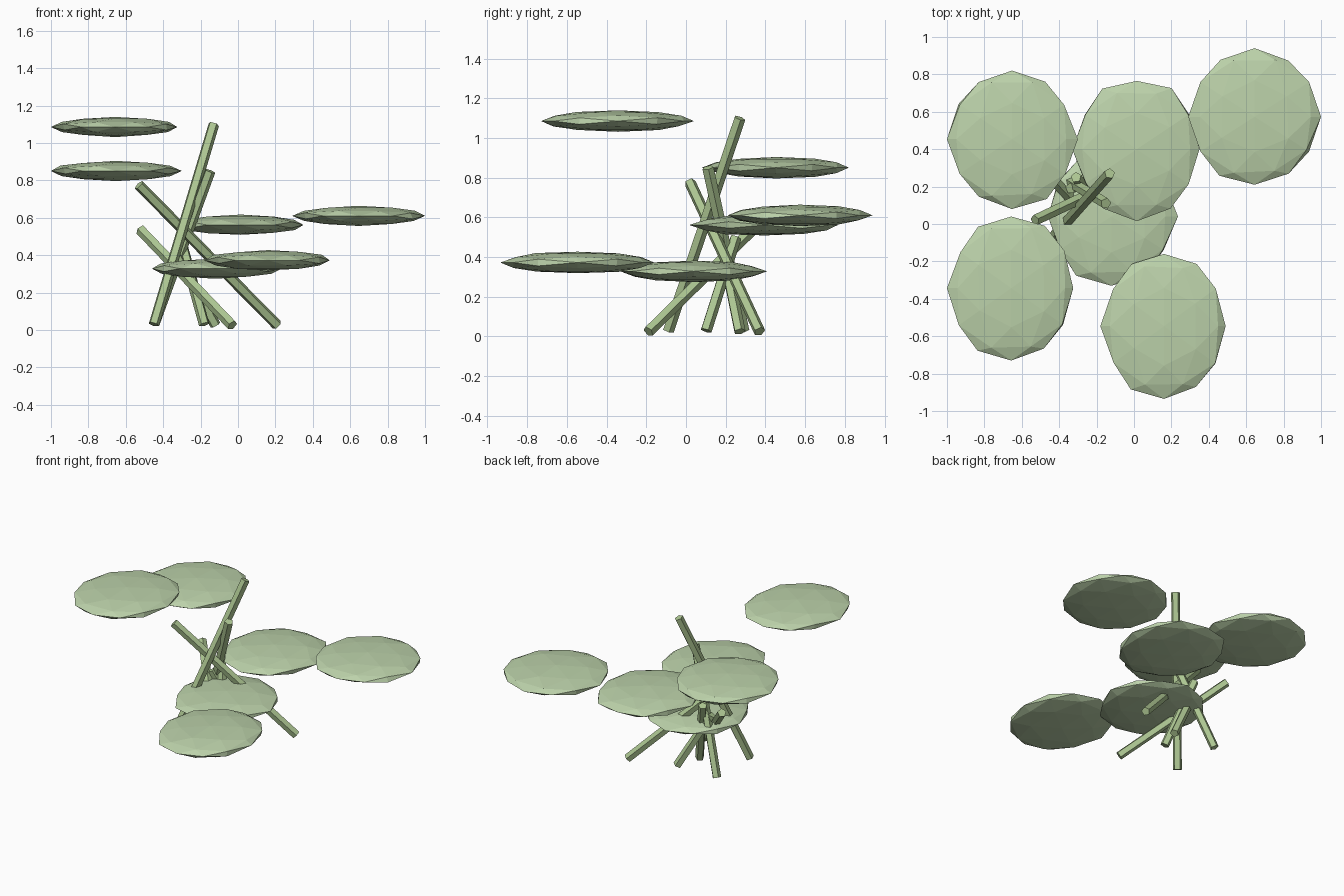
import bpy, bmesh, random
from mathutils import Vector

if "Cube" in bpy.data.objects:
    bpy.data.objects.remove(bpy.data.objects["Cube"])

random.seed(4)


def material(name, color):
    m = bpy.data.materials.new(name)
    m.diffuse_color = color
    m.use_nodes = True
    m.node_tree.nodes["Principled BSDF"].inputs["Base Color"].default_value = m.diffuse_color
    return m


pad_green = material("pad_green", (0.50, 0.64, 0.40, 1))
stem_green = material("stem_green", (0.42, 0.57, 0.29, 1))


def finish(bm, name, mat):
    bmesh.ops.recalc_face_normals(bm, faces=bm.faces)
    me = bpy.data.meshes.new(name)
    bm.to_mesh(me)
    bm.free()
    me.materials.append(mat)
    ob = bpy.data.objects.new(name, me)
    bpy.context.collection.objects.link(ob)
    return ob


# 42-point ball with a two-fold axis pointing up (12-sided outline from above)
t = (1 + 5 ** 0.5) / 2
corners = []
for a in (-1, 1):
    for b in (-t, t):
        corners += [Vector((a, b, 0)), Vector((0, a, b)), Vector((b, 0, a))]
ball = [c.normalized() for c in corners]
for i, p in enumerate(corners):
    for q in corners[:i]:
        if (p - q).length < 2.1:
            ball.append((p + q).normalized())


def pad(name, x0, x1, y0, y1, z):
    """Flattened, slightly irregular low-poly leaf fitted to its bounds."""
    pts = [p * random.uniform(0.97, 1.03) for p in ball]
    lo = [min(p[k] for p in pts) for k in range(3)]
    hi = [max(p[k] for p in pts) for k in range(3)]
    box = ((x0, x1), (y0, y1), (z - 0.054, z + 0.054))
    bm = bmesh.new()
    for p in pts:
        bm.verts.new([b[0] + (p[k] - lo[k]) / (hi[k] - lo[k]) * (b[1] - b[0])
                      for k, b in enumerate(box)])
    bmesh.ops.convex_hull(bm, input=bm.verts)
    finish(bm, name, pad_green)


def stem(name, bottom, top, radius=0.03):
    """Thin five-sided rod between two points."""
    a, b = Vector(bottom), Vector(top)
    bm = bmesh.new()
    bmesh.ops.create_cone(bm, cap_ends=True, segments=5, radius1=radius,
                          radius2=radius, depth=(b - a).length)
    ob = finish(bm, name, stem_green)
    ob.location = (a + b) / 2
    ob.rotation_mode = 'QUATERNION'
    ob.rotation_quaternion = (b - a).to_track_quat('Z', 'Y')


# Leaf pads: x range, y range, height
pads = [
    (-1.00, -0.30, 0.08, 0.82, 0.85),
    (-1.00, -0.325, -0.73, 0.04, 1.085),
    (-0.33, 0.35, 0.015, 0.765, 0.563),
    (0.29, 1.00, 0.21, 0.94, 0.61),
    (-0.46, 0.235, -0.33, 0.41, 0.328),
    (-0.18, 0.49, -0.935, -0.16, 0.373),
]
for i, p in enumerate(pads):
    pad(f"leaf_pad_{i + 1}", *p)

# Leaning stems: bottom and top centres
stems = [
    ((-0.45, -0.09, 0.03), (-0.13, 0.27, 1.10)),
    ((0.21, 0.37, 0.025), (-0.53, 0.02, 0.775)),
    ((-0.45, 0.29, 0.03), (-0.15, 0.11, 0.85)),
    ((-0.03, -0.19, 0.025), (-0.52, 0.33, 0.535)),
    ((-0.12, 0.27, 0.025), (-0.34, 0.19, 0.42)),
    ((-0.18, 0.10, 0.03), (-0.31, 0.25, 0.50)),
]
for i, (a, b) in enumerate(stems):
    stem(f"stem_{i + 1}", a, b)
